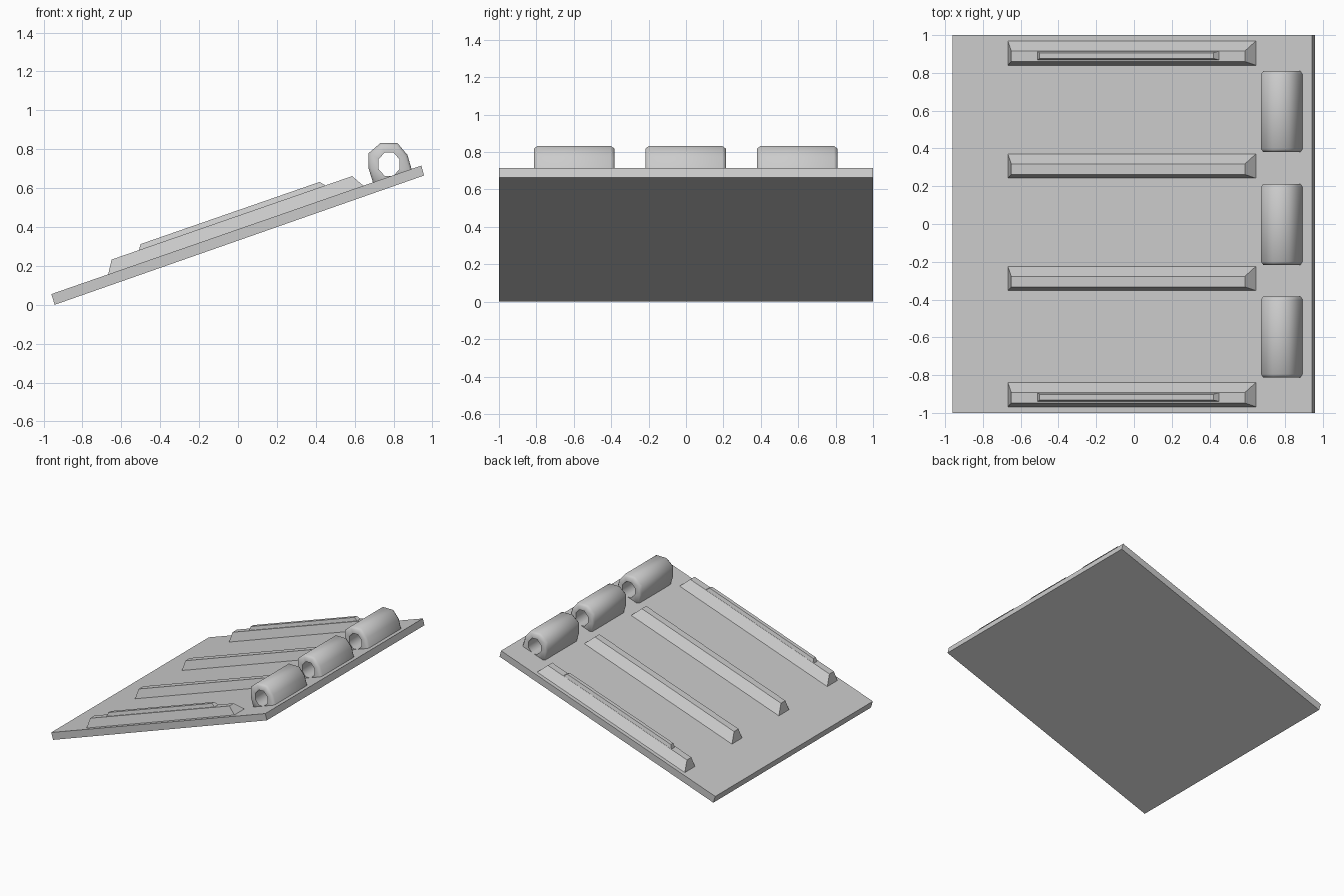
import bpy, bmesh
from math import radians, cos, sin

if "Cube" in bpy.data.objects:
    bpy.data.objects.remove(bpy.data.objects["Cube"])

SLOPE = 0.347


def on_slope(x, y, h):
    """Point at height h above the sloping top face of the panel."""
    return (x, y, 0.055 + SLOPE * (x + 0.96) + h)


def make_object(name, bm, angle):
    bmesh.ops.recalc_face_normals(bm, faces=bm.faces[:])
    mesh = bpy.data.meshes.new(name)
    bm.to_mesh(mesh)
    bm.free()
    ob = bpy.data.objects.new(name, mesh)
    bpy.context.collection.objects.link(ob)
    bpy.ops.object.select_all(action='DESELECT')
    ob.select_set(True)
    bpy.context.view_layer.objects.active = ob
    bpy.ops.object.shade_smooth_by_angle(angle=radians(angle))
    return ob


def bridge(bm, a, b):
    n = len(a)
    for i in range(n):
        bm.faces.new((a[i], a[(i + 1) % n], b[(i + 1) % n], b[i]))


def loft(name, rings, angle=30, closed=False):
    """Skin a list of point rings; closed joins last to first, else ends are capped."""
    bm = bmesh.new()
    loops = [[bm.verts.new(p) for p in ring] for ring in rings]
    for a, b in zip(loops, loops[1:]):
        bridge(bm, a, b)
    if closed:
        bridge(bm, loops[-1], loops[0])
    else:
        bm.faces.new(loops[0])
        bm.faces.new(loops[-1])
    return make_object(name, bm, angle)


def slope_rect(x0, x1, y0, y1, h):
    return [on_slope(x, y, h) for x, y in ((x0, y0), (x1, y0), (x1, y1), (x0, y1))]


# Sloping panel
panel = [(-0.943, 0.0), (0.957, 0.665), (0.943, 0.716), (-0.96, 0.055)]
loft("panel", [[(x, y, z) for x, z in panel] for y in (-1, 1)])

# Ribs, steeper on the -y side; the outer two carry a narrow raised ridge
for i, y in enumerate((-0.97, -0.355, 0.24, 0.838)):
    loft(f"rib_{i + 1}", [slope_rect(-0.67, 0.652, y, y + 0.137, -0.008),
                          slope_rect(-0.65, 0.587, y + 0.022, y + 0.078, 0.07)])
    if i in (0, 3):
        loft(f"ridge_{i + 1}", [slope_rect(-0.512, 0.455, y + 0.03, y + 0.078, 0.065),
                                slope_rect(-0.5, 0.42, y + 0.038, y + 0.068, 0.098)])

# Hinge knuckles: faceted sleeves with a bore and softened ends
CX, CZ = 0.777, 0.723
outer = [(0.70, 0.61), (0.672, 0.70), (0.672, 0.78), (0.733, 0.832),
         (0.82, 0.832), (0.872, 0.77), (0.895, 0.69), (0.80, 0.63)]
bore = [(CX + 0.058 * cos(a), CZ + 0.066 * sin(a))
        for a in (radians(-112.5 - 45 * k) for k in range(8))]
trimmed = [(CX + (x - CX) * 0.88, CZ + (z - CZ) * 0.88) for x, z in outer]

for i, y in enumerate((-0.598, -0.002, 0.595)):
    stations = [(outer, -0.197), (outer, 0.197), (trimmed, 0.215),
                (bore, 0.215), (bore, -0.215), (trimmed, -0.215)]
    loft(f"hinge_knuckle_{i + 1}",
         [[(x, y + dy, z) for x, z in prof] for prof, dy in stations],
         angle=58, closed=True)
